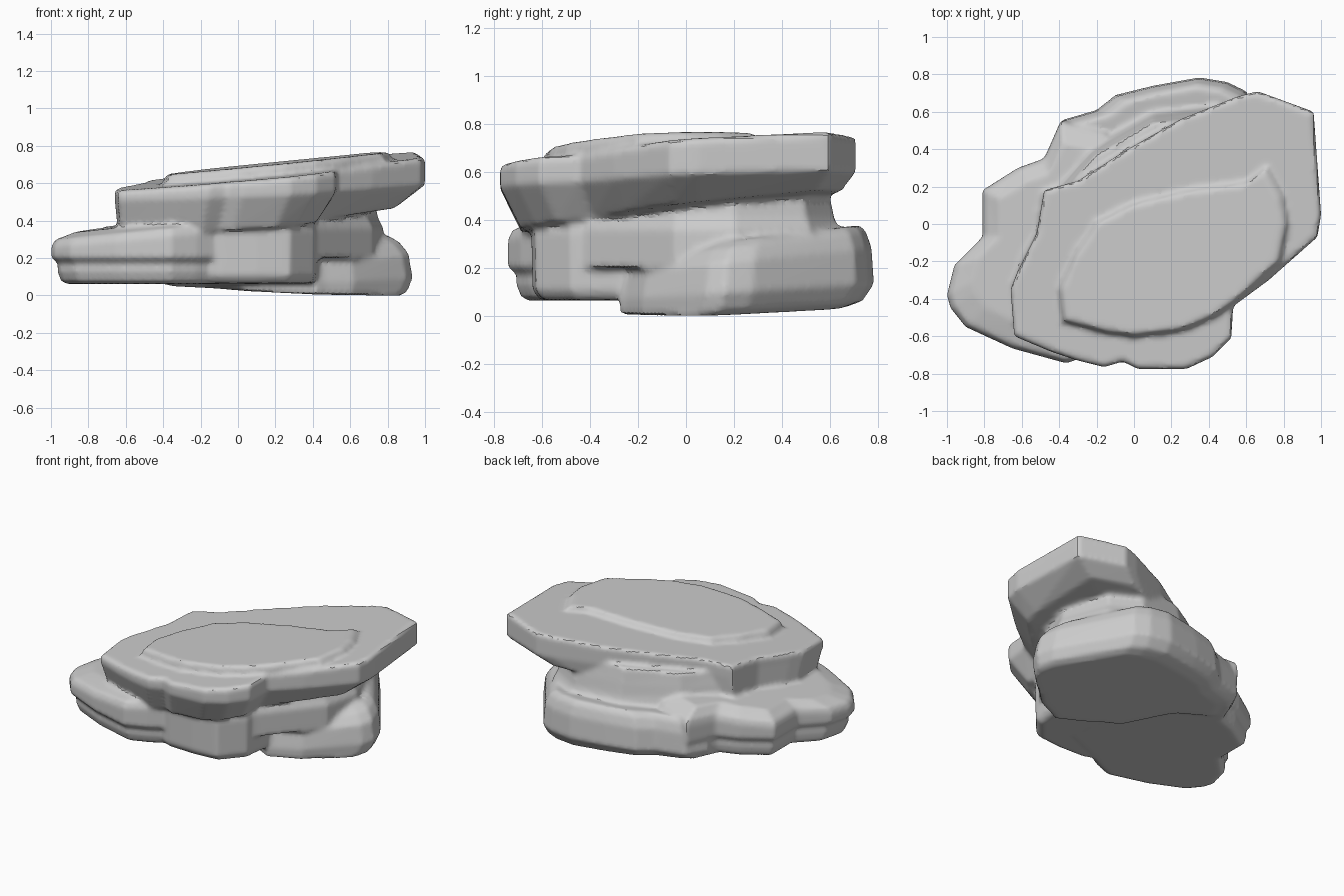
import bpy, bmesh

stone = bpy.data.materials.new("light grey stone")
stone.diffuse_color = (0.6, 0.6, 0.6, 1)

bm = bmesh.new()


def layer(outline, centre, rings):
    """Closed slab: each ring is (scale, z0, x slope, y slope[, own centre])."""
    loops = []
    for s, z0, ax, ay, *own in rings:
        cx, cy = own[0] if own else centre
        loop = []
        for x, y in outline:
            px, py = cx + (x - cx) * s, cy + (y - cy) * s
            loop.append(bm.verts.new((px, py, z0 + ax * px + ay * py)))
        loops.append(loop)
    n = len(outline)
    for a, b in zip(loops, loops[1:]):
        for i in range(n):
            j = (i + 1) % n
            bm.faces.new((a[i], a[j], b[j], b[i]))
    bm.faces.new(loops[0][::-1])
    bm.faces.new(loops[-1])


# Base block, at the right and back (outlines run counter-clockwise)
layer([(0, -.08), (.42, -.28), (.47, -.25), (.62, -.18), (.9, .08),
       (.935, .16), (.9, .28), (.6, .71), (.5, .76), (.35, .785), (.1, .74),
       (-.1, .69), (-.2, .61), (-.39, .555), (-.46, .4), (-.2, .25)],
      (.25, .45),
      [(.88, .027, -.035, .03, (.45, -.25)), (.95, .04, -.025, .04, (.4, -.2)),
       (1, .085, 0, .06), (.97, .205, 0, .1), (.9, .26, 0, .12),
       (.82, .29, 0, .12)])

# Low shelf on the left, with a groove round its edge
layer([(-1, -.38), (-.98, -.45), (-.9, -.55), (-.65, -.665), (-.36, -.745),
       (-.22, -.69), (-.1, -.62), (.2, -.5), (.1, .3), (-.15, .5), (-.39, .555),
       (-.48, .35), (-.62, .3), (-.81, .18), (-.81, -.07), (-.96, -.22)],
      (-.35, -.05),
      [(.87, .062, 0, 0), (.92, .078, 0, 0), (.95, .13, 0, 0),
       (.945, .175, 0, 0), (1, .2, 0, 0), (1, .35, .09, 0),
       (.97, .395, .1, 0), (.8, .45, .12, .02)])

# Front column under the overhang
layer([(-.2, -.6), (-.1, -.64), (.1, -.645), (.28, -.63), (.41, -.48),
       (.44, -.2), (.4, .2), (-.3, .2)], (.05, -.1),
      [(.93, .065, 0, 0), (.99, .105, 0, 0), (1, .34, 0, 0), (.94, .5, 0, 0)])

# Recessed neck between the base and the top slab
layer([(-.5, -.3), (-.3, -.5), (.4, -.45), (.72, -.05), (.78, .2),
       (.66, .52), (.45, .64), (.1, .6), (-.25, .4), (-.45, .17)], (.1, .1),
      [(1, .2, 0, 0), (1, .36, 0, 0), (.96, .41, 0, 0),
       (.93, .48, .03, 0), (.88, .56, .05, .05)])

# Overhanging top slab
layer([(-.66, -.35), (-.64, -.6), (-.45, -.68), (-.3, -.73), (-.16, -.765),
       (-.06, -.735), (.02, -.775), (.28, -.775), (.42, -.71), (.52, -.61),
       (.53, -.44), (.72, -.3), (.98, -.07), (1, .05), (.96, .6), (.66, .71),
       (.55, .68), (.25, .56), (-.05, .39), (-.3, .23), (-.48, .18),
       (-.52, -.05), (-.62, -.25)], (.05, .1),
      [(.72, .4, .08, .1), (.9, .42, .06, .1, (-.5, .1)),
       (1, .55, .04, .03), (1, .633, .09, .055), (.98, .65, .09, .055)])

# Thin cap on the top
layer([(-.4, -.35), (-.38, -.52), (-.15, -.58), (0, -.6), (.25, -.57),
       (.42, -.5), (.55, -.41), (.78, -.2), (.82, 0), (.79, .15), (.71, .3),
       (.6, .22), (.3, .18), (0, .11), (-.2, .01), (-.32, -.17)], (.2, -.2),
      [(1, .58, .09, .05), (1, .67, .095, .03), (.96, .692, .095, .02)])

bmesh.ops.recalc_face_normals(bm, faces=bm.faces)
mesh = bpy.data.meshes.new("layered_rock")
bm.to_mesh(mesh)
bm.free()
rock = bpy.data.objects.new("layered_rock", mesh)
bpy.context.collection.objects.link(rock)
mesh.materials.append(stone)

# Fuse the layers into one weathered skin
fuse = rock.modifiers.new("fuse", "REMESH")
fuse.mode = "VOXEL"
fuse.voxel_size = 0.016
soften = rock.modifiers.new("soften", "SMOOTH")
soften.factor = 0.5
soften.iterations = 2

bpy.context.view_layer.objects.active = rock
rock.select_set(True)
for name in ("fuse", "soften"):
    bpy.ops.object.modifier_apply(modifier=name)
bpy.ops.object.shade_smooth_by_angle(angle=0.5)
